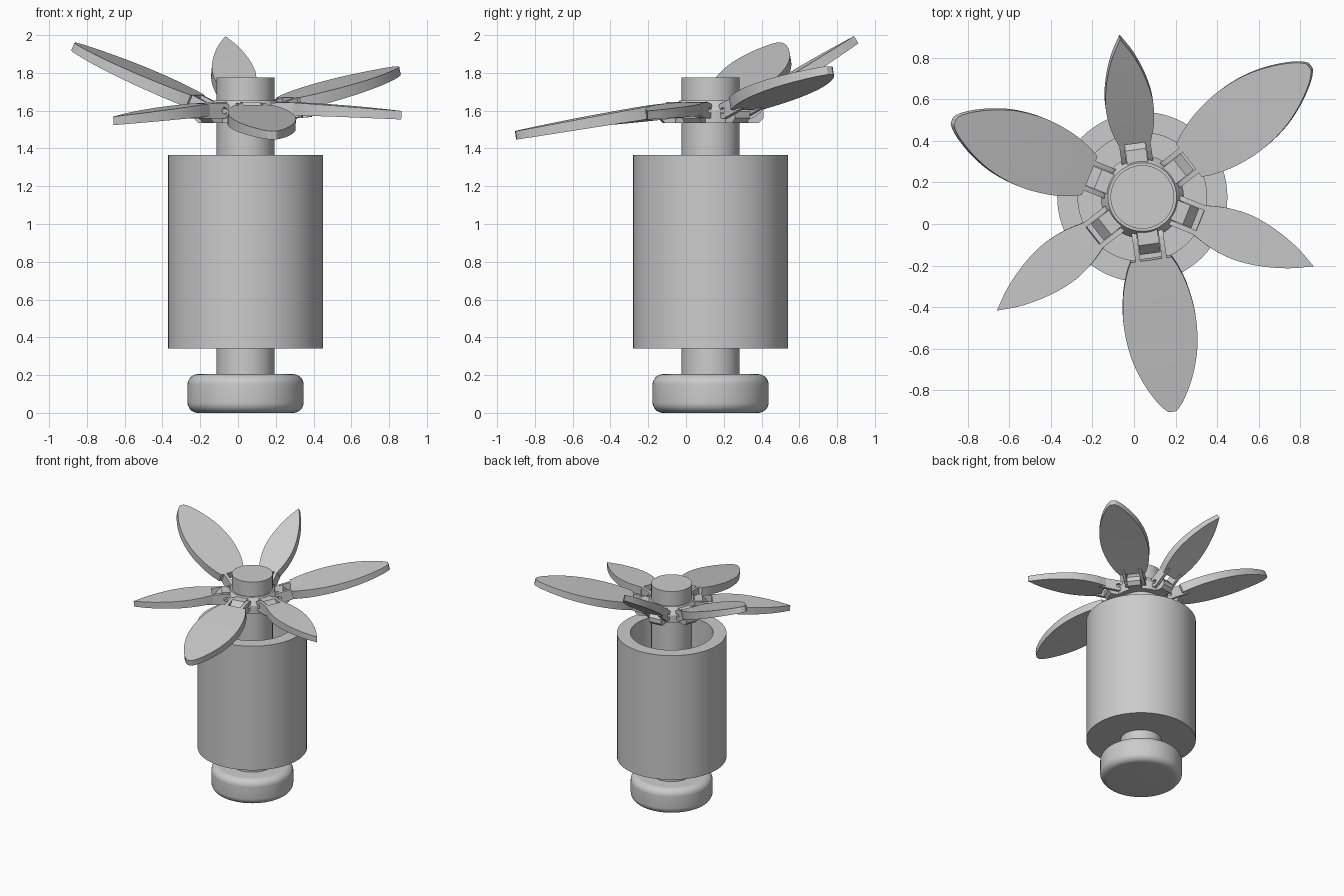
import bpy, bmesh
from math import sin, cos, pi, radians
from mathutils import Matrix, Vector

if "Cube" in bpy.data.objects:
    bpy.data.objects.remove(bpy.data.objects["Cube"])

CX, CY = 0.04, 0.13          # common vertical axis
PIVOT_R, PIVOT_Z = 0.20, 1.60


def finish(name, bm, matrix=None, smooth=True):
    bmesh.ops.remove_doubles(bm, verts=bm.verts, dist=1e-5)
    bmesh.ops.recalc_face_normals(bm, faces=bm.faces)
    me = bpy.data.meshes.new(name)
    bm.to_mesh(me)
    bm.free()
    ob = bpy.data.objects.new(name, me)
    bpy.context.collection.objects.link(ob)
    if matrix:
        ob.matrix_world = matrix
    if smooth:
        bpy.ops.object.select_all(action='DESELECT')
        ob.select_set(True)
        bpy.context.view_layer.objects.active = ob
        bpy.ops.object.shade_smooth_by_angle(angle=radians(30))
    return ob


def lathe(name, profile, n=72):
    bm = bmesh.new()
    rings = []
    for r, z in profile:
        rings.append([bm.verts.new((r * cos(2 * pi * i / n), r * sin(2 * pi * i / n), z))
                      for i in range(n)])
    for a, b in zip(rings, rings[1:]):
        for i in range(n):
            j = (i + 1) % n
            bm.faces.new((a[i], a[j], b[j], b[i]))
    bm.faces.new(rings[0])
    bm.faces.new(rings[-1])
    return finish(name, bm, Matrix.Translation((CX, CY, 0)))


def add_prism(bm, outline, y0, y1):
    a = [bm.verts.new((x, y0, z)) for x, z in outline]
    b = [bm.verts.new((x, y1, z)) for x, z in outline]
    bm.faces.new(a)
    bm.faces.new(b[::-1])
    for i in range(len(a)):
        j = (i + 1) % len(a)
        bm.faces.new((a[i], b[i], b[j], a[j]))


def spline(pts, rounded, steps=6):
    # Catmull-Rom through half-width points; mirrored end gives a round tip
    p = [Vector(q) for q in pts]
    end = Vector((p[-2].x, -p[-2].y)) if rounded else p[-1] * 2 - p[-2]
    p = [p[0] * 2 - p[1]] + p + [end]
    out = []
    for i in range(1, len(p) - 2):
        a, b, c, d = p[i - 1:i + 3]
        for k in range(steps):
            t = k / steps
            out.append(0.5 * (2 * b + (c - a) * t + (2 * a - 5 * b + 4 * c - d) * t * t
                              + (3 * b - a - 3 * c + d) * t ** 3))
    return out + [p[-2]]


WIDE = [(.10, .10), (.16, .128), (.26, .158), (.40, .175), (.55, .163),
        (.68, .125), (.79, .07), (.845, .025), (.85, 0)]
NARROW = [(.10, .078), (.20, .105), (.32, .115), (.45, .096), (.58, .055), (.69, 0)]


def leaf(name, pts, rounded, matrix):
    bm = bmesh.new()
    rows = []
    x_tip = pts[-1][0]
    for x, w in spline(pts, rounded):
        t = (x - .1) / (x_tip - .1)
        h = .034 * (1 - t) + .0225 * t
        lift = .012 * sin(pi * (1 - t) * .5)
        rows.append([bm.verts.new((x, s * w, lift + u * h))
                     for s, u in ((1, 1), (-1, 1), (-1, -1), (1, -1))])
    for a, b in zip(rows, rows[1:]):
        for i in range(4):
            j = (i + 1) % 4
            bm.faces.new((a[i], a[j], b[j], b[i]))
    bm.faces.new(rows[0])
    bmesh.ops.dissolve_degenerate(bm, dist=1e-5, edges=bm.edges)
    return finish(name, bm, matrix)


def fork(name, matrix):
    # two side plates with a rounded nose and a hinge hole
    nose = [(.042 * cos(a), .042 * sin(a))
            for a in [pi / 2 + pi * k / 10 for k in range(11)]]
    outline = nose + [(.10, -.034), (.15, -.028), (.15, .036), (.10, .046)]
    bm = bmesh.new()
    for s in (-1, 1):
        add_prism(bm, outline, s * .052, s * .076)
    ob = finish(name, bm, matrix)
    hole = bmesh.new()
    add_prism(hole, [(.017 * cos(k * pi / 10), .017 * sin(k * pi / 10))
                     for k in range(20)], -.1, .1)
    cutter = finish(name + "_hole_cutter", hole, matrix, smooth=False)
    cutter.hide_render = True
    cutter.hide_set(True)
    mod = ob.modifiers.new("hinge_hole", 'BOOLEAN')
    mod.operation = 'DIFFERENCE'
    mod.solver = 'EXACT'
    mod.object = cutter


# base knob with rounded rims
R, B = .307, .055
knob = [(.001, 0)]
knob += [(R - B + B * sin(a), B - B * cos(a)) for a in [pi / 2 * k / 8 for k in range(9)]]
knob += [(R - B + B * cos(a), .205 - B + B * sin(a)) for a in [pi / 2 * k / 8 for k in range(9)]]
knob += [(.001, .205)]
lathe("base_knob", knob)

# central shaft, open-topped sleeve, hub
lathe("shaft", [(.153, .19), (.153, 1.775)])
lathe("sleeve", [(.001, .34), (.41, .34), (.41, 1.365), (.31, 1.365), (.31, .44), (.001, .44)])
lathe("hub", [(.15, 1.535), (.20, 1.535), (.20, 1.60), (.165, 1.655), (.15, 1.655)])

# hinged petals: wide and narrow ones alternate, each at its own lift angle
for i, lift in enumerate((14.5, 33, 23.5, -4.5, -8.8, -2)):
    wide = i % 2 == 0
    spin = Matrix.Translation((CX, CY, PIVOT_Z)) @ Matrix.Rotation(radians(38 + 60 * i), 4, 'Z')
    swing = spin @ Matrix.Translation((PIVOT_R, 0, 0)) @ Matrix.Rotation(radians(-lift), 4, 'Y')
    kind = "wide" if wide else "narrow"
    leaf(f"{kind}_petal_{i + 1}", WIDE if wide else NARROW, wide, swing)
    fork(f"petal_fork_{i + 1}", swing)
    # hub lug between the fork plates
    bm = bmesh.new()
    add_prism(bm, [(.13, -.065), (.25, -.065), (.275, -.04), (.275, -.005),
                   (.23, .045), (.13, .045)], -.05, .05)
    finish(f"hub_lug_{i + 1}", bm, spin, smooth=False)
